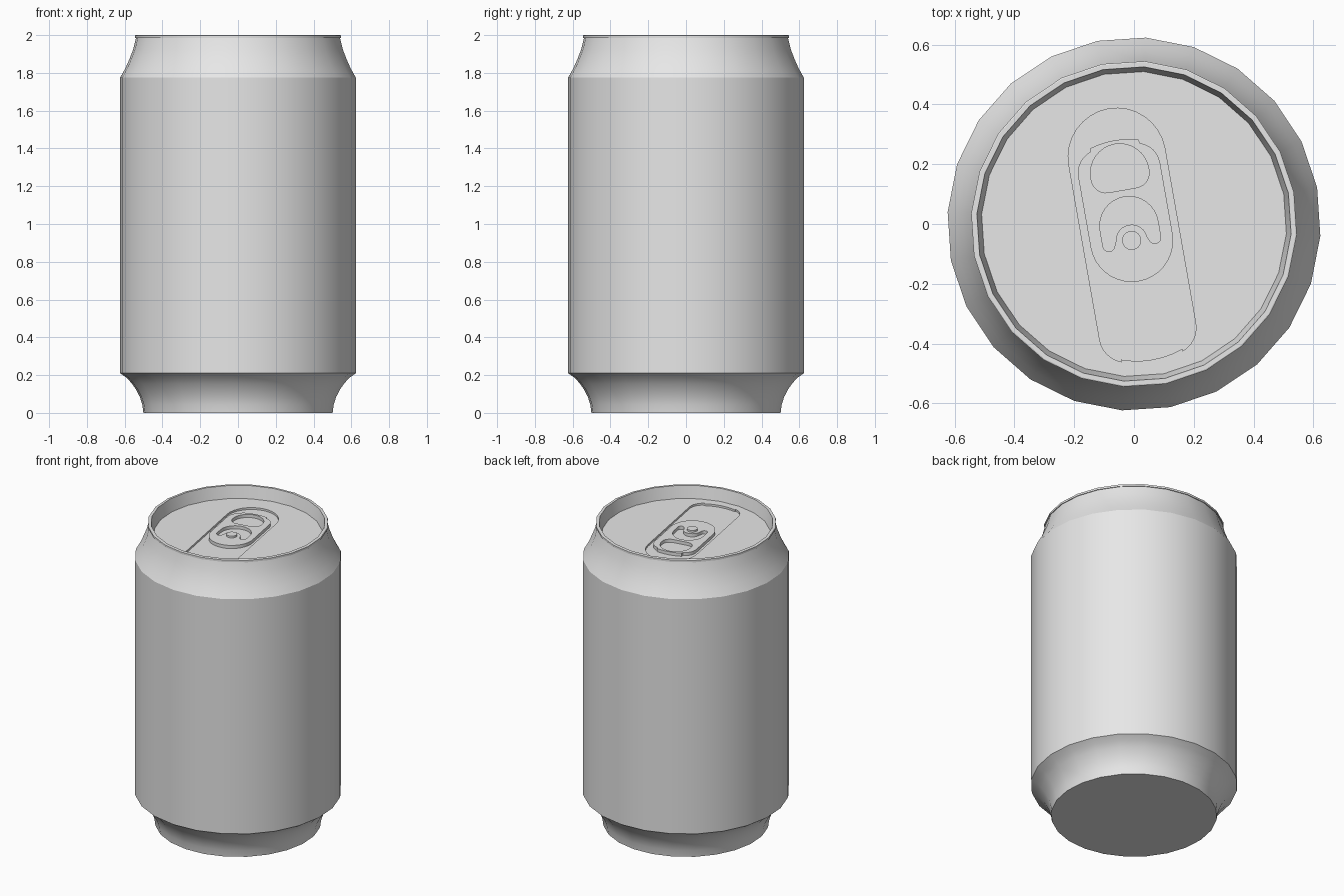
import bpy, bmesh, math
from mathutils import Matrix, Vector

if "Cube" in bpy.data.objects:
    bpy.data.objects.remove(bpy.data.objects["Cube"], do_unlink=True)

SIDES = 24
TURN = math.radians(11.3)
LID_Z = 1.92
PANEL_Z = 1.907

metal = bpy.data.materials.new("aluminium_grey")
metal.use_nodes = True
GREY = (0.8, 0.8, 0.8, 1)
metal.diffuse_color = GREY
metal.node_tree.nodes["Principled BSDF"].inputs["Base Color"].default_value = GREY

# Frame of the pull tab: origin at the rivet, y along the tab
tab_frame = Matrix.Translation((-0.008, -0.055, 0)) @ Matrix.Rotation(math.radians(10), 4, "Z")


def select_only(obj):
    bpy.ops.object.select_all(action="DESELECT")
    obj.select_set(True)
    bpy.context.view_layer.objects.active = obj


def smooth(obj, angle):
    select_only(obj)
    bpy.ops.object.shade_smooth_by_angle(angle=math.radians(angle))


def arc(cx, cy, r, start, end, steps=12):
    """Points on an arc, angles in degrees."""
    angles = [math.radians(start + (end - start) * i / steps) for i in range(steps + 1)]
    return [(cx + r * math.cos(a), cy + r * math.sin(a)) for a in angles]


def lathe(name, profile):
    """Turn a radius/height profile around z and cap its first ring."""
    bm = bmesh.new()
    rings = []
    for r, z in profile:
        rings.append([bm.verts.new((r * math.cos(TURN + math.tau * i / SIDES),
                                    r * math.sin(TURN + math.tau * i / SIDES), z))
                      for i in range(SIDES)])
    for low, high in zip(rings, rings[1:]):
        for i in range(SIDES):
            j = (i + 1) % SIDES
            bm.faces.new((low[i], low[j], high[j], high[i]))
    bm.faces.new(rings[0][::-1])
    mesh = bpy.data.meshes.new(name)
    bm.to_mesh(mesh)
    bm.free()
    obj = bpy.data.objects.new(name, mesh)
    bpy.context.collection.objects.link(obj)
    mesh.materials.append(metal)
    smooth(obj, 25)


def plate(name, outlines, bottom, top):
    """Flat plate in the tab frame; inner outlines become holes."""
    curve = bpy.data.curves.new(name, "CURVE")
    curve.dimensions = "2D"
    curve.fill_mode = "BOTH"
    curve.extrude = (top - bottom) / 2
    for points in outlines:
        spline = curve.splines.new("POLY")
        spline.points.add(len(points) - 1)
        for p, (x, y) in zip(spline.points, points):
            p.co = (x, y, 0, 1)
        spline.use_cyclic_u = True
    curve.materials.append(metal)
    obj = bpy.data.objects.new(name, curve)
    bpy.context.collection.objects.link(obj)
    obj.matrix_world = Matrix.Translation((0, 0, (top + bottom) / 2)) @ tab_frame
    select_only(obj)
    bpy.ops.object.convert(target="MESH")
    smooth(bpy.context.object, 30)


# Can body: concave foot, straight wall, concave shoulder, rolled rim, inner wall
lathe("can_body", [
    (0.502, 0), (0.508, 0.045), (0.521, 0.085), (0.54, 0.122), (0.563, 0.155),
    (0.59, 0.185), (0.625, 0.21),
    (0.625, 1.775),
    (0.597, 1.825), (0.575, 1.875), (0.556, 1.925), (0.541, 1.985),
    (0.546, 1.985), (0.546, 1.998), (0.542, 2.0), (0.527, 2.0),
    (0.511, LID_Z),
])

# Outlines in the tab frame
panel = (arc(0, 0.284, 0.163, 0, 180, 16)
         + arc(-0.073, -0.31, 0.09, 180, 250, 6)
         + arc(0, -0.1, 0.305, 250, 290, 6)
         + arc(0.073, -0.31, 0.09, 290, 360, 6))

tab = (arc(0, 0, 0.139, 180, 360, 18)
       + arc(0.059, 0.24, 0.08, 0, 72, 6)
       + arc(0, 0.06, 0.28, 73, 107, 6)
       + arc(-0.059, 0.24, 0.08, 108, 180, 6))

finger_hole = (arc(0, 0.229, 0.098, 0, 180, 16)
               + arc(-0.048, 0.221, 0.05, 180, 270, 6)
               + arc(0.048, 0.221, 0.05, 270, 360, 6))

rivet_slot = (arc(0, 0.05, 0.098, 0, 180, 16)
              + arc(-0.078, -0.004, 0.02, 180, 350, 8)
              + arc(0, 0, 0.053, 175, 5, 12)
              + arc(0.078, -0.004, 0.02, 190, 360, 8))

# Lid with the recessed panel cut out of it
to_tab = tab_frame.inverted()
lid_edge = [(to_tab @ Vector((x, y, 0))).xy
            for x, y in arc(0, 0, 0.511, math.degrees(TURN),
                            math.degrees(TURN) + 360, SIDES)[:-1]]
plate("lid", [lid_edge, panel], PANEL_Z - 0.01, LID_Z)
plate("recessed_panel", [panel], PANEL_Z - 0.01, PANEL_Z)

# Pull tab and its rivet
plate("pull_tab", [tab, finger_hole, rivet_slot], PANEL_Z, LID_Z + 0.008)
plate("rivet", [arc(0, 0, 0.032, 0, 360, 20)[:-1]], PANEL_Z, LID_Z + 0.02)
